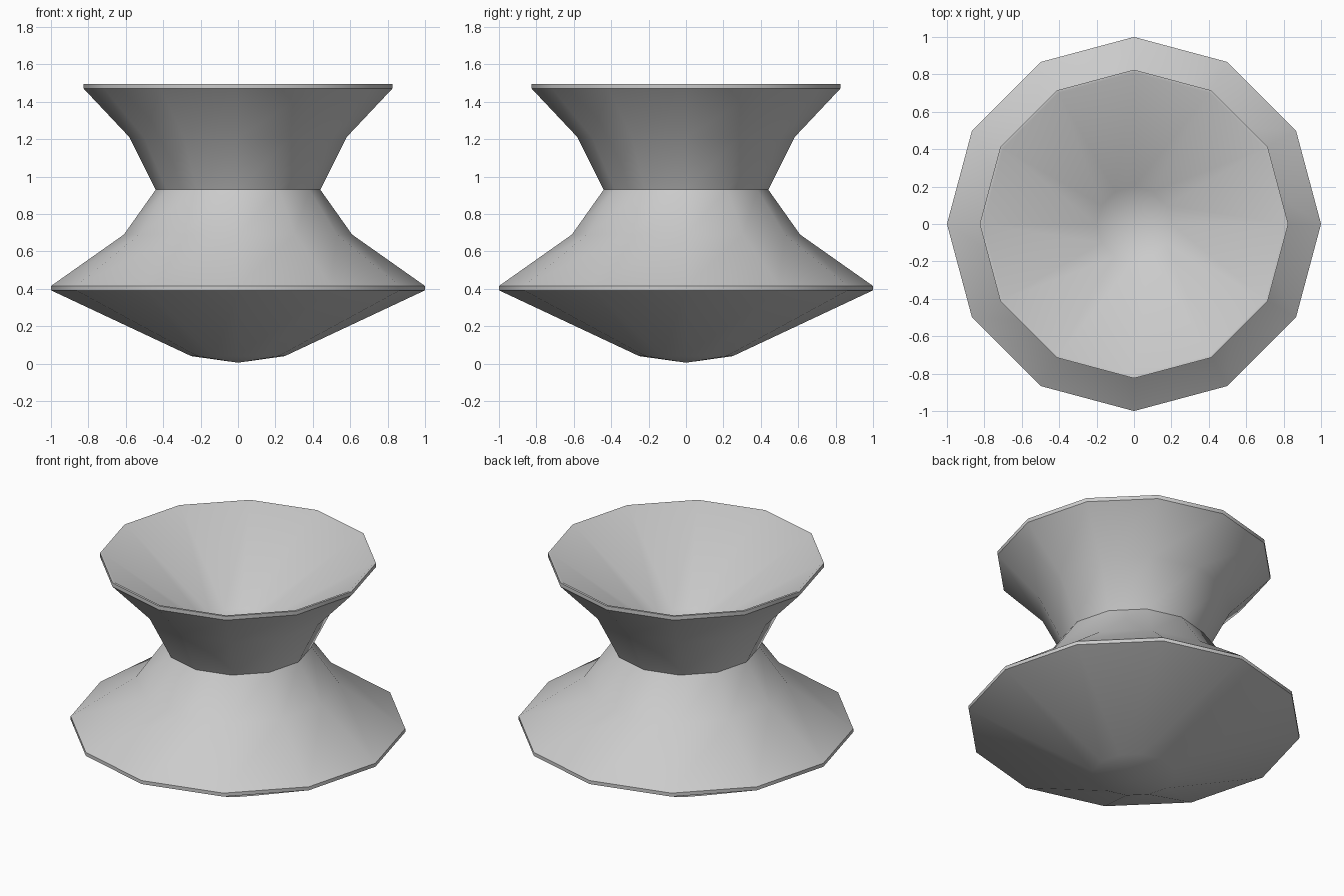
import bpy, bmesh, math

if "Cube" in bpy.data.objects:
    bpy.data.objects.remove(bpy.data.objects["Cube"])

SIDES = 12

# Half profile (radius, height), from the bottom tip round to the bowl centre
PROFILE = [
    (0, 0.005), (0.25, 0.04), (1.0, 0.392), (1.0, 0.415),   # underside and wide edge
    (0.61, 0.69), (0.44, 0.93),                          # lower flare up to the waist
    (0.58, 1.21), (0.825, 1.47), (0.825, 1.495),            # upper flare and rim
    (0.81, 1.495), (0.2, 1.07), (0, 1.03),                 # inner bowl
]


def lathe(name, profile, sides):
    bm = bmesh.new()
    rings = []
    for r, z in profile:
        n = sides if r > 0 else 1
        rings.append([bm.verts.new((r * math.cos(2 * math.pi * i / sides),
                                    r * math.sin(2 * math.pi * i / sides), z))
                      for i in range(n)])
    for a, b in zip(rings, rings[1:]):
        for i in range(sides):
            j = (i + 1) % sides
            quad = [a[i % len(a)], a[j % len(a)], b[j % len(b)], b[i % len(b)]]
            bm.faces.new(list(dict.fromkeys(quad)))
    bmesh.ops.recalc_face_normals(bm, faces=bm.faces)
    mesh = bpy.data.meshes.new(name)
    bm.to_mesh(mesh)
    bm.free()
    obj = bpy.data.objects.new(name, mesh)
    bpy.context.collection.objects.link(obj)
    return obj


# Spool-shaped body, smooth with crisp rims and waist
body = lathe("spool_body", PROFILE, SIDES)
bpy.context.view_layer.objects.active = body
body.select_set(True)
bpy.ops.object.shade_smooth_by_angle(angle=math.radians(40))
